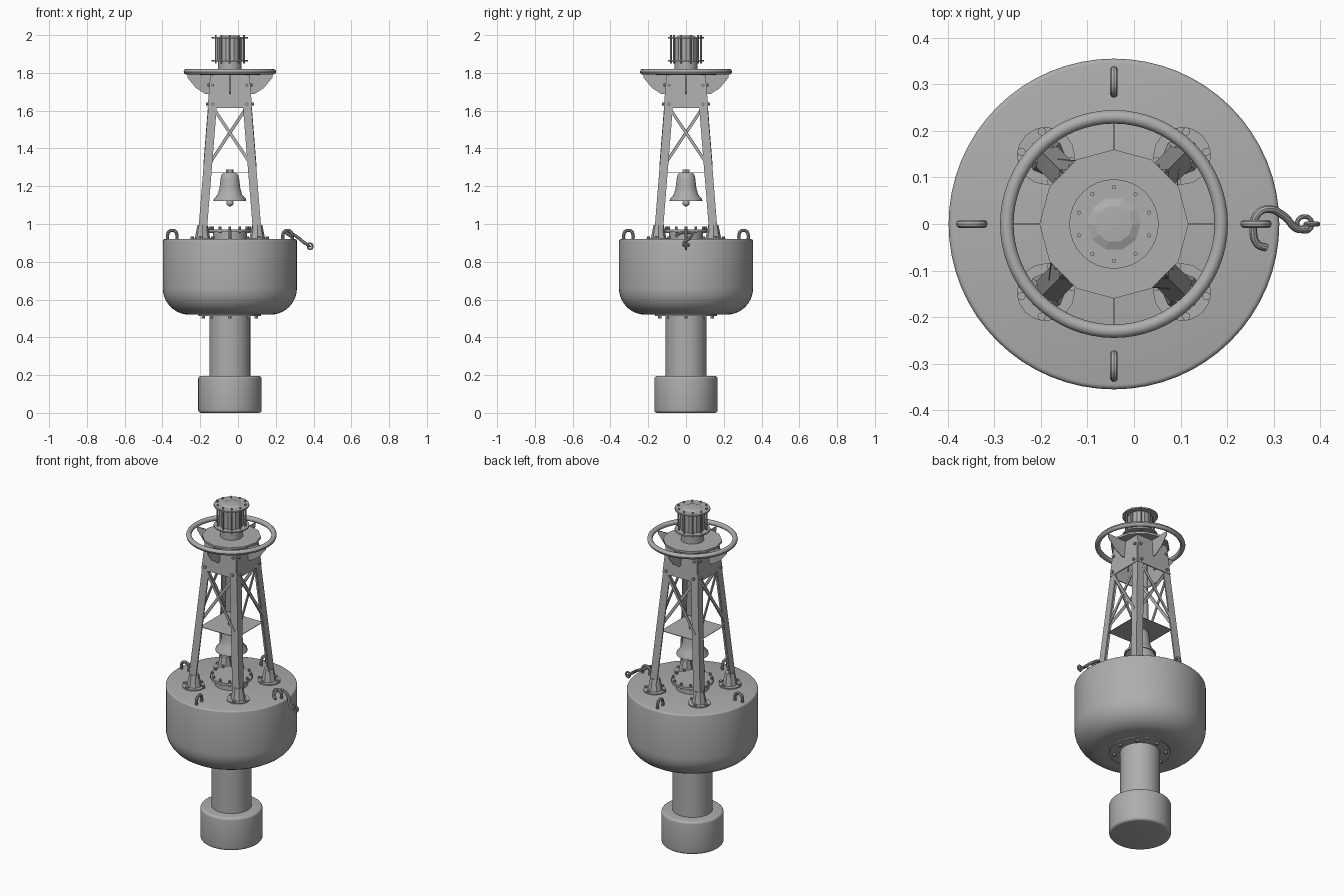
import bpy, bmesh, math
from mathutils import Vector, Matrix

if "Cube" in bpy.data.objects:
    bpy.data.objects.remove(bpy.data.objects["Cube"])

CX = -0.043                      # axis of the buoy body
steel = bpy.data.materials.new("painted grey steel")
steel.diffuse_color = (0.42, 0.42, 0.42, 1)
steel.use_nodes = True
steel.node_tree.nodes["Principled BSDF"].inputs["Base Color"].default_value = steel.diffuse_color


def finish(name, bm, smooth=True, offset=True):
    bmesh.ops.recalc_face_normals(bm, faces=bm.faces[:])
    me = bpy.data.meshes.new(name)
    bm.to_mesh(me)
    bm.free()
    me.materials.append(steel)
    ob = bpy.data.objects.new(name, me)
    bpy.context.collection.objects.link(ob)
    if offset:
        ob.location.x = CX
    if smooth:
        bpy.ops.object.select_all(action='DESELECT')
        ob.select_set(True)
        bpy.context.view_layer.objects.active = ob
        bpy.ops.object.shade_smooth_by_angle(angle=math.radians(35))
    return ob


def lathe(name, profile, n=48, smooth=True):
    """Spin (radius, height) points round the axis."""
    bm = bmesh.new()
    rings = []
    for r, z in profile:
        if r == 0:
            rings.append([bm.verts.new((0, 0, z))] * n)
        else:
            rings.append([bm.verts.new((r * math.cos(t), r * math.sin(t), z))
                          for t in (math.tau * i / n for i in range(n))])
    for a, b in zip(rings, rings[1:]):
        for i in range(n):
            j = (i + 1) % n
            bm.faces.new(list(dict.fromkeys((a[i], a[j], b[j], b[i]))))
    return finish(name, bm, smooth)


def add_cyl(bm, p, r, h, n=8, r2=None):
    bmesh.ops.create_cone(bm, cap_ends=True, segments=n, radius1=r, radius2=r if r2 is None else r2,
                          depth=h, matrix=Matrix.Translation(p))


def add_prism(bm, low, high):
    """Join two matching outlines into a solid."""
    a = [bm.verts.new(p) for p in low]
    b = [bm.verts.new(p) for p in high]
    bm.faces.new(a)
    bm.faces.new(b)
    for i in range(len(a)):
        j = (i + 1) % len(a)
        bm.faces.new((a[i], a[j], b[j], b[i]))


def add_bar(bm, p, q, across, w, t):
    """Flat bar from p to q, t thick along 'across'."""
    p, q, n = Vector(p), Vector(q), Vector(across).normalized()
    s = (q - p).cross(n).normalized() * w / 2
    n = n * t / 2
    offs = (s + n, -s + n, -s - n, s - n)
    add_prism(bm, [p + o for o in offs], [q + o for o in offs])


def tube(name, points, r, closed=False, offset=True):
    cu = bpy.data.curves.new(name, 'CURVE')
    cu.dimensions = '3D'
    cu.bevel_depth, cu.bevel_resolution, cu.resolution_u = r, 3, 6
    cu.use_fill_caps = True
    sp = cu.splines.new('BEZIER')
    sp.bezier_points.add(len(points) - 1)
    for bp, p in zip(sp.bezier_points, points):
        bp.co = p
        bp.handle_left_type = bp.handle_right_type = 'AUTO'
    sp.use_cyclic_u = closed
    tmp = bpy.data.objects.new(name, cu)
    bpy.context.collection.objects.link(tmp)
    bm = bmesh.new()
    bm.from_mesh(tmp.evaluated_get(bpy.context.evaluated_depsgraph_get()).to_mesh())
    bpy.data.objects.remove(tmp)
    return finish(name, bm, True, offset)


def four_way(bm):
    """Repeat the mesh at each quarter turn."""
    src = bm.verts[:] + bm.edges[:] + bm.faces[:]
    for k in (1, 2, 3):
        d = bmesh.ops.duplicate(bm, geom=src)["geom"]
        bmesh.ops.rotate(bm, verts=[v for v in d if isinstance(v, bmesh.types.BMVert)],
                         matrix=Matrix.Rotation(k * math.pi / 2, 3, 'Z'))


def bolt_circle(name, count, r, z, size, h):
    bm = bmesh.new()
    for i in range(count):
        t = math.pi / 2 + math.tau * i / count
        add_cyl(bm, (r * math.cos(t), r * math.sin(t), z), size, h)
    return finish(name, bm)


def arc(cr, cz, r, a0, a1, n=8):
    return [(cr + r * math.cos(math.radians(a0 + (a1 - a0) * i / n)),
             cz + r * math.sin(math.radians(a0 + (a1 - a0) * i / n))) for i in range(n + 1)]


# Float body, tail tube and counterweight
lathe("float_hull", [(0, 0.52)] + arc(0.215, 0.66, 0.14, -90, 0, 10) + arc(0.345, 0.91, 0.01, 0, 90, 3) + [(0, 0.92)], 64)
lathe("tail_tube", [(0, 0.18), (0.108, 0.18), (0.108, 0.53), (0, 0.53)])
lathe("counterweight", [(0, 0)] + arc(0.153, 0.015, 0.015, -90, 0, 4) + arc(0.153, 0.18, 0.015, 0, 90, 4) + [(0, 0.195)])
lathe("tail_flange", [(0, 0.513), (0.165, 0.513), (0.165, 0.525), (0, 0.525)])
bolt_circle("tail_flange_bolts", 8, 0.14, 0.507, 0.009, 0.014)

# Deck hatch with bolted rim
lathe("hatch", [(0.09, 0.915), (0.09, 0.958), (0.115, 0.958), (0.115, 0.972), (0, 0.972)], 32)
bolt_circle("hatch_bolts", 12, 0.105, 0.969, 0.007, 0.034)


def leg_edge(z):                 # outer corner of a leg at height z
    return 0.164 - 0.08 * (z - 1.0)


# Angle-iron legs
def angle_outline(z, w=0.045, t=0.008):
    e = leg_edge(z)
    return [(e, e, z), (e - w, e, z), (e - w, e - t, z), (e - t, e - t, z), (e - t, e - w, z), (e, e - w, z)]


bm = bmesh.new()
add_prism(bm, angle_outline(0.93), angle_outline(1.79))
four_way(bm)
finish("tower_legs", bm, False)

# Feet: tapered socket, base plate and bolts
bm = bmesh.new()
add_cyl(bm, (0.205, 0, 0.957), 0.042, 0.075, 8, 0.027)
add_cyl(bm, (0.207, 0, 0.922), 0.062, 0.008, 16)
for dx, dy in ((0.045, 0.031), (0.045, -0.031), (-0.045, 0.031), (-0.045, -0.031)):
    add_cyl(bm, (0.205 + dx, dy, 0.926), 0.009, 0.018)
bmesh.ops.rotate(bm, verts=bm.verts[:], matrix=Matrix.Rotation(math.pi / 4, 3, 'Z'))
four_way(bm)
finish("leg_feet", bm, False)

# Cross braces
bm = bmesh.new()
for s in (-1, 1):
    d = 0.008 + 0.006 * s
    add_bar(bm, (-0.115 * s, -leg_edge(1.31) + d, 1.31), (0.098 * s, -leg_edge(1.63) + d, 1.63), (0, 1, 0.08), 0.016, 0.006)
four_way(bm)
finish("cross_braces", bm, False)

# Upper side plates with bolts
bm = bmesh.new()
lo, hi = leg_edge(1.615), leg_edge(1.79)
add_prism(bm, [(-lo, -lo - 0.003, 1.615), (lo, -lo - 0.003, 1.615), (hi, -hi - 0.003, 1.79), (-hi, -hi - 0.003, 1.79)],
          [(-lo, -lo + 0.003, 1.615), (lo, -lo + 0.003, 1.615), (hi, -hi + 0.003, 1.79), (-hi, -hi + 0.003, 1.79)])
for z in (1.635, 1.735):
    for s in (-1, 1):
        bmesh.ops.create_cone(bm, cap_ends=True, segments=8, radius1=0.008, radius2=0.008, depth=0.02, matrix=Matrix.Translation(
            (s * 0.09, -leg_edge(z) - 0.004, z)) @ Matrix.Rotation(math.pi / 2, 4, 'X'))
four_way(bm)
finish("upper_side_plates", bm, False)

# Fins carrying the guard ring
bm = bmesh.new()
fin = [(0.095, 1.69), (0.13, 1.688), (0.18, 1.72), (0.225, 1.775), (0.225, 1.795), (0.095, 1.795)]
add_prism(bm, [(x, -0.002, z) for x, z in fin], [(x, 0.002, z) for x, z in fin])
four_way(bm)
finish("ring_fins", bm, False)

lathe("guard_ring", arc(0.23, 1.806, 0.0145, 0, 360, 12), 64)
lathe("lantern_platform", [(0, 1.79), (0.16, 1.79), (0.16, 1.802), (0, 1.802)], 12, False)

# Lantern: pedestal, glass drum, end flanges, tie rods
lathe("lantern_pedestal", [(0, 1.80), (0.062, 1.80), (0.062, 1.865), (0, 1.865)], 32)
lathe("lantern_lower_flange", [(0, 1.86), (0.096, 1.86), (0.096, 1.868), (0, 1.868)], 32)
lathe("lantern_drum", [(0, 1.865), (0.067, 1.865), (0.067, 1.99), (0, 1.99)], 10, False)
lathe("lantern_upper_flange", [(0, 1.982), (0.096, 1.982), (0.096, 1.99), (0, 1.99)], 32)
lathe("lantern_cap", [(0.06, 1.989), (0.04, 1.997), (0, 1.999)], 10, False)
bolt_circle("lantern_tie_rods", 10, 0.079, 1.925, 0.0045, 0.15)

# Bell, clapper and hanging plate
bell = [(0, 1.272), (0.035, 1.27), (0.045, 1.26), (0.05, 1.235), (0.055, 1.19), (0.065, 1.155), (0.085, 1.133),
        (0.087, 1.121), (0.08, 1.121), (0.05, 1.17), (0.042, 1.25), (0, 1.258)]
lathe("bell", bell, 32)
lathe("bell_clapper", arc(0, 1.112, 0.019, -90, 75, 8) + [(0.006, 1.25), (0, 1.25)], 16)
lathe("bell_nut", [(0, 1.265), (0.02, 1.265), (0.02, 1.288), (0, 1.288)], 6, False)
bm = bmesh.new()
sq = [(-0.122, -0.122), (0.122, -0.122), (0.122, 0.122), (-0.122, 0.122)]
add_prism(bm, [(x, y, 1.27) for x, y in sq], [(x, y, 1.273) for x, y in sq])
finish("bell_plate", bm, False)

# Lifting eyes on the deck
for i, nm in enumerate(("right", "back", "left", "front")):
    path = [(0.281, 0, 0.91), (0.281, 0, 0.945), (0.288, 0, 0.96), (0.305, 0, 0.966),
            (0.322, 0, 0.96), (0.329, 0, 0.945), (0.329, 0, 0.91)]
    tube("lifting_eye_" + nm, path, 0.0085).rotation_euler.z = i * math.pi / 2

# Mooring hook and chain links on the right-hand eye
hook = [(0.284, -0.051, 0.935), (0.265, -0.043, 0.945), (0.256, -0.015, 0.955), (0.264, 0.02, 0.955),
        (0.286, 0.032, 0.948), (0.322, 0.017, 0.925), (0.35, -0.01, 0.902), (0.372, -0.01, 0.888)]
tube("mooring_hook", hook, 0.0085, offset=False)
ring = [(math.cos(k * math.pi / 4), math.sin(k * math.pi / 4)) for k in range(8)]
tube("chain_link", [(0.366 + 0.016 * c, 0.016 * s, 0.889 - 0.008 * c) for c, s in ring], 0.005, True, False)
tube("end_link", [(0.382 + 0.013 * c, 0, 0.882 + 0.016 * s) for c, s in ring], 0.005, True, False)
